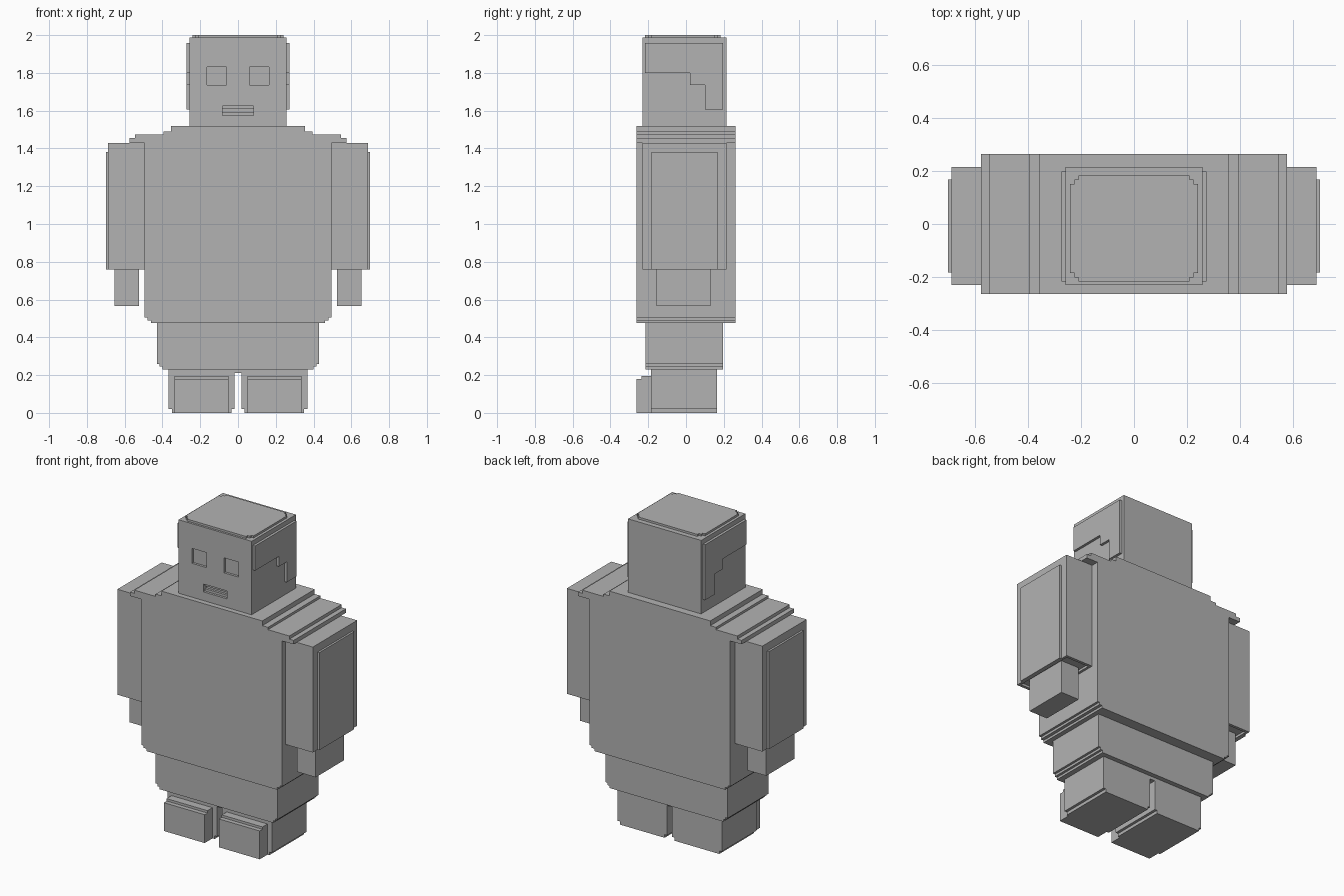
import bpy, bmesh
from mathutils import Vector

cube = bpy.data.objects.get("Cube")
if cube:
    bpy.data.objects.remove(cube, do_unlink=True)

grey = bpy.data.materials.new("plain_grey")
grey.use_nodes = True
grey.diffuse_color = (0.45, 0.45, 0.45, 1)
bsdf = grey.node_tree.nodes["Principled BSDF"]
bsdf.inputs["Base Color"].default_value = grey.diffuse_color


def prism(name, outline, axis, lo, hi):
    """Extrude a 2D outline along an axis; the outline uses the other two axes in order."""
    bm = bmesh.new()
    ring = []
    for a, b in outline:
        co = [a, b]
        co.insert(axis, lo)
        ring.append(bm.verts.new(co))
    face = bm.faces.new(ring)
    out = bmesh.ops.extrude_face_region(bm, geom=[face])
    offset = Vector((0, 0, 0))
    offset[axis] = hi - lo
    moved = [g for g in out["geom"] if isinstance(g, bmesh.types.BMVert)]
    bmesh.ops.translate(bm, verts=moved, vec=offset)
    bmesh.ops.recalc_face_normals(bm, faces=bm.faces)
    mesh = bpy.data.meshes.new(name)
    bm.to_mesh(mesh)
    bm.free()
    mesh.materials.append(grey)
    ob = bpy.data.objects.new(name, mesh)
    bpy.context.collection.objects.link(ob)
    return ob


def box(name, x, y, z):
    x0, x1 = sorted(x)
    rect = [(x0, y[0]), (x1, y[0]), (x1, y[1]), (x0, y[1])]
    return prism(name, rect, 2, *z)


def cut(target, x, y, z):
    """Carve a box-shaped recess and bake the result."""
    cutter = box("cutter", x, y, z)
    cutter.hide_render = True
    mod = target.modifiers.new("recess", "BOOLEAN")
    mod.operation = "DIFFERENCE"
    mod.solver = "EXACT"
    mod.object = cutter
    graph = bpy.context.evaluated_depsgraph_get()
    graph.update()
    baked = bpy.data.meshes.new_from_object(target.evaluated_get(graph))
    target.modifiers.clear()
    target.data = baked
    bpy.data.objects.remove(cutter, do_unlink=True)


def mirrored(half):
    """Close a right-hand half profile into a symmetric outline."""
    return half + [(-a, b) for a, b in reversed(half)]


# Torso with stepped shoulders and a stepped hem
torso_half = [(0.46, 0.475), (0.48, 0.49), (0.495, 0.505), (0.495, 1.43),
              (0.575, 1.43), (0.575, 1.455), (0.545, 1.455), (0.545, 1.475),
              (0.395, 1.475), (0.395, 1.49), (0.355, 1.49), (0.355, 1.52)]
torso_half[1:2] = [(0.46, 0.49), (0.48, 0.49), (0.48, 0.505)]
prism("torso", mirrored(torso_half), 1, -0.263, 0.263)

# Hips with a stepped lower edge
hips_half = [(0.40, 0.23), (0.40, 0.245), (0.415, 0.245), (0.415, 0.26),
             (0.43, 0.26), (0.43, 0.475)]
prism("hips", mirrored(hips_half), 1, -0.215, 0.195)

# Head with recessed eyes and a two-step mouth
FACE = -0.23
head = box("head", (-0.257, 0.257), (FACE, 0.215), (1.52, 1.987))
for s in (-1, 1):
    cut(head, (s * 0.062, s * 0.163), (FACE - 0.1, FACE + 0.015), (1.735, 1.83))
cut(head, (-0.083, 0.083), (FACE - 0.1, FACE + 0.015), (1.575, 1.625))
cut(head, (-0.083, 0.083), (FACE - 0.1, FACE + 0.03), (1.59, 1.608))

# Flat crown with notched corners
cx, cy, mid, n = 0.24, 0.2, -0.017, 0.016
corner = [(cx, cy - 2 * n), (cx - n, cy - 2 * n), (cx - n, cy - n),
          (cx - 2 * n, cy - n), (cx - 2 * n, cy)]
upper = corner + [(-a, b) for a, b in reversed(corner)]
crown = upper + [(-a, -b) for a, b in upper]
prism("crown", [(a, b + mid) for a, b in crown], 2, 1.98, 2.0)

# Side hair: a stepped plate on each side of the head
hair = [(-0.217, 1.957), (-0.217, 1.80), (0.022, 1.80), (0.022, 1.735),
        (0.10, 1.735), (0.10, 1.605), (0.197, 1.605), (0.197, 1.957)]

# Paired parts
for side, s in (("left", 1), ("right", -1)):
    prism(side + "_side_hair", hair, 0, s * 0.25, s * 0.273)

    # Sleeve with a hollow cuff, an outer panel and a hand
    arm = box(side + "_arm", (s * 0.495, s * 0.687), (-0.23, 0.215), (0.76, 1.43))
    cut(arm, (s * 0.51, s * 0.672), (-0.212, 0.197), (0.7, 0.775))
    box(side + "_arm_panel", (s * 0.68, s * 0.70), (-0.182, 0.167), (0.76, 1.38))
    box(side + "_hand", (s * 0.525, s * 0.655), (-0.155, 0.13), (0.565, 0.79))

    # Leg with a narrow sole, joined to its twin at the top
    leg = [(0.035, 0), (0.35, 0), (0.35, 0.02), (0.367, 0.02), (0.367, 0.23),
           (0, 0.23), (0, 0.21), (0.018, 0.21), (0.018, 0.02), (0.035, 0.02)]
    prism(side + "_leg", [(s * a, b) for a, b in leg], 1, -0.185, 0.165)

    # Toe with a stepped front edge
    toe = [(-0.263, 0), (-0.18, 0), (-0.18, 0.195), (-0.235, 0.195),
           (-0.235, 0.18), (-0.263, 0.18)]
    prism(side + "_toe", toe, 0, s * 0.05, s * 0.337)
